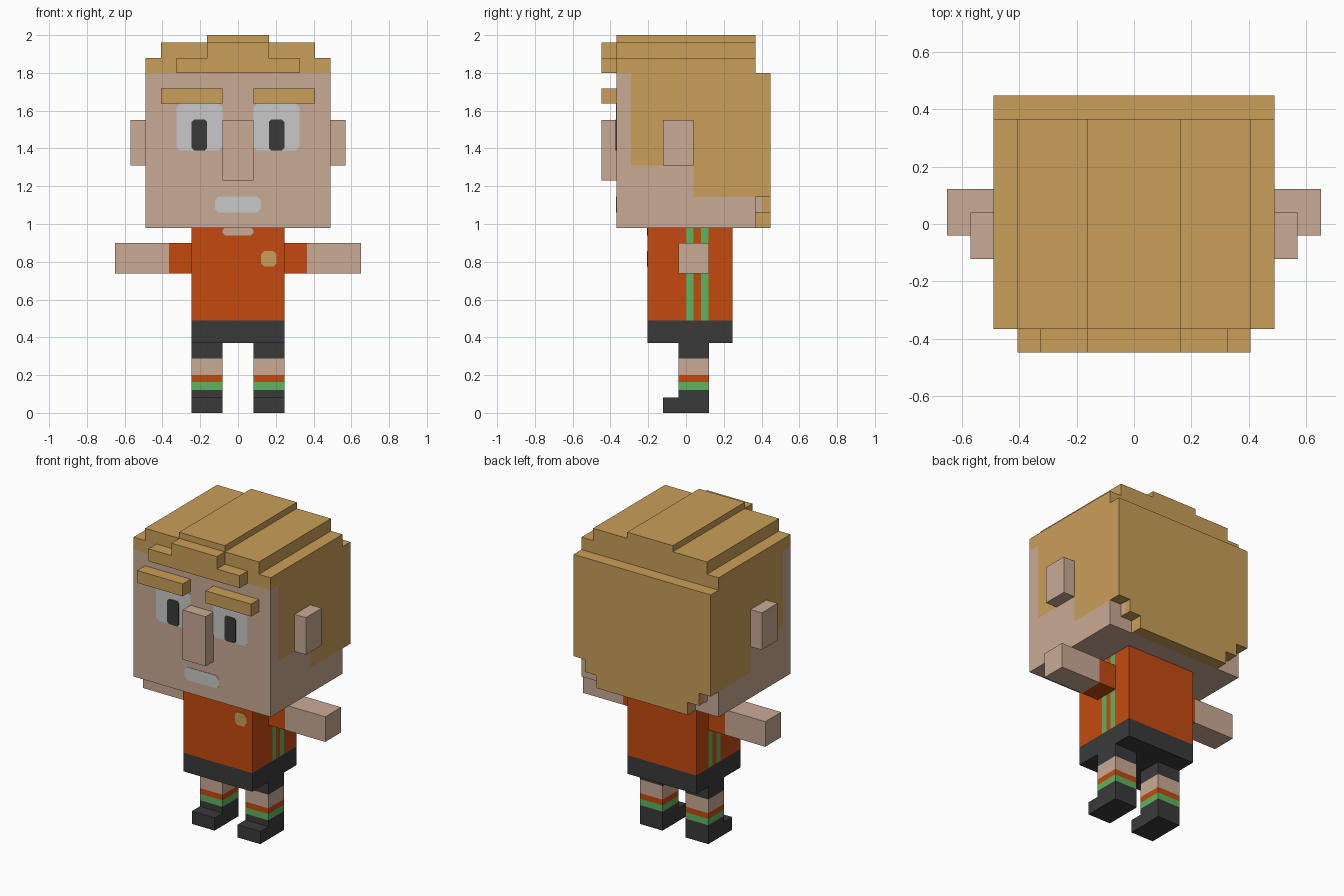
import bpy, bmesh
from mathutils import Vector

cube = bpy.data.objects.get("Cube")
if cube:
    bpy.data.objects.remove(cube, do_unlink=True)


def material(name, rgb):
    """Flat material from 0-255 sRGB values."""
    lin = [(c / 255 / 12.92) if c < 11 else ((c / 255 + 0.055) / 1.055) ** 2.4 for c in rgb]
    m = bpy.data.materials.new(name)
    m.use_nodes = True
    m.diffuse_color = (*lin, 1)
    bsdf = m.node_tree.nodes["Principled BSDF"]
    bsdf.inputs["Base Color"].default_value = (*lin, 1)
    bsdf.inputs["Roughness"].default_value = 0.9
    return m


SKIN = material("skin", (202, 170, 149))
HAIR = material("blond_hair", (201, 159, 88))
ORANGE = material("orange_shirt", (197, 74, 15))
GREEN = material("green_stripe", (94, 180, 96))
DARK = material("charcoal", (58, 58, 58))
WHITE = material("off_white", (201, 201, 200))


def finish(name, bm, mats):
    bmesh.ops.recalc_face_normals(bm, faces=bm.faces[:])
    mesh = bpy.data.meshes.new(name)
    bm.to_mesh(mesh)
    bm.free()
    for m in mats:
        mesh.materials.append(m)
    ob = bpy.data.objects.new(name, mesh)
    bpy.context.scene.collection.objects.link(ob)
    return ob


def box(name, x, y, z, mats, cuts=(), rule=None):
    """Box from ranges; cuts are (axis, value), rule(centre, normal) gives the colour slot."""
    bm = bmesh.new()
    bmesh.ops.create_cube(bm, size=1)
    for v in bm.verts:
        v.co = Vector([(r[0] + r[1]) / 2 + c * (r[1] - r[0]) for r, c in zip((x, y, z), v.co)])
    for axis, value in cuts:
        co, no = Vector((0, 0, 0)), Vector((0, 0, 0))
        co[axis], no[axis] = value, 1
        bmesh.ops.bisect_plane(bm, geom=bm.verts[:] + bm.edges[:] + bm.faces[:],
                               plane_co=co, plane_no=no)
    bmesh.ops.recalc_face_normals(bm, faces=bm.faces[:])
    if rule:
        for f in bm.faces:
            f.material_index = rule(f.calc_center_median(), f.normal)
    return finish(name, bm, mats)


def slab(name, profile, y, mat):
    """Extrude a mirrored half profile of (x, z) points along y."""
    pts = profile + [(-px, pz) for px, pz in reversed(profile)]
    bm = bmesh.new()
    face = bm.faces.new([bm.verts.new((px, y[0], pz)) for px, pz in pts])
    ext = bmesh.ops.extrude_face_region(bm, geom=[face])["geom"]
    for v in ext:
        if isinstance(v, bmesh.types.BMVert):
            v.co.y = y[1]
    return finish(name, bm, [mat])


def plate(name, x, z, y, mat, r=0.015, depth=0.003):
    """Thin painted detail with clipped corners, on a front surface at y."""
    (a, b), (c, d) = x, z
    pts = [(a + r, c), (b - r, c), (b, c + r), (b, d - r), (b - r, d), (a + r, d), (a, d - r), (a, c + r)]
    bm = bmesh.new()
    front = [bm.verts.new((px, y - depth, pz)) for px, pz in pts]
    back = [bm.verts.new((px, y + depth, pz)) for px, pz in pts]
    bm.faces.new(front)
    bm.faces.new(back)
    for i in range(8):
        j = (i + 1) % 8
        bm.faces.new((front[i], front[j], back[j], back[i]))
    return finish(name, bm, [mat])


def span(s, a, b):
    """Range mirrored to side s."""
    return tuple(sorted((s * a, s * b)))


# Head: skin with a painted hairline on the sides, crown and back
def head_rule(c, n):
    if c.z > 1.80:
        return 1
    if abs(n.x) > 0.5:
        return int((c.y > 0.04 and c.z > 1.14) or (c.y > -0.29 and c.z > 1.31))
    return int(n.y > 0.5 and c.z > 1.14)


box("head", (-0.49, 0.49), (-0.367, 0.367), (0.98, 1.88), [SKIN, HAIR],
    [(2, 1.80), (2, 1.31), (2, 1.143), (1, -0.29), (1, 0.04)], head_rule)

# Hair: stepped crown, fringe and back
slab("hair_crown", [(0.407, 1.88), (0.407, 1.96), (0.163, 1.96), (0.163, 2.0)],
     (-0.367, 0.367), HAIR)
slab("hair_fringe", [(0.326, 1.80), (0.326, 1.88), (0.163, 1.88), (0.163, 1.96)],
     (-0.448, -0.367), HAIR)
slab("hair_back", [(0.326, 0.98), (0.326, 1.062), (0.407, 1.062), (0.407, 1.143),
                   (0.49, 1.143), (0.49, 1.80)], (0.367, 0.448), HAIR)

# Face
box("nose", (-0.082, 0.082), (-0.448, -0.367), (1.23, 1.55), [SKIN])
plate("mouth", (-0.122, 0.122), (1.062, 1.145), -0.367, WHITE, 0.02)
for s, side in ((1, "left"), (-1, "right")):
    box(side + "_ear", span(s, 0.49, 0.57), (-0.122, 0.04), (1.31, 1.55), [SKIN])
    box(side + "_eyebrow", span(s, 0.082, 0.407), (-0.448, -0.367), (1.638, 1.718), [HAIR])
    plate(side + "_eye", span(s, 0.082, 0.326), (1.39, 1.637), -0.367, WHITE, 0.018)
    plate(side + "_pupil", span(s, 0.163, 0.245), (1.39, 1.552), -0.367, DARK, 0.012, 0.006)
    # Skin patch on the hair step at the nape
    box(side + "_nape_patch", span(s, 0.405, 0.409), (0.367, 0.405), (1.062, 1.143), [SKIN])


# Torso: shirt with side stripes above the shorts
def torso_rule(c, n):
    if c.z < 0.49:
        return 1
    striped = 0 < c.y < 0.04 or 0.08 < c.y < 0.12
    return 2 if abs(n.x) > 0.5 and striped else 0


box("torso", (-0.245, 0.245), (-0.204, 0.245), (0.37, 0.98), [ORANGE, DARK, GREEN],
    [(2, 0.49), (1, 0.0), (1, 0.04), (1, 0.08), (1, 0.12)], torso_rule)
plate("neckline", (-0.082, 0.082), (0.94, 0.98), -0.204, SKIN, 0.014)
plate("shirt_badge", (0.122, 0.204), (0.775, 0.858), -0.204, HAIR, 0.018)


# Leg bands from shoe to shorts
def leg_rule(c, n):
    for top, slot in ((0.122, 0), (0.163, 1), (0.2, 2), (0.288, 3)):
        if c.z < top:
            return slot
    return 0


# Limbs
for s, side in ((1, "left"), (-1, "right")):
    box(side + "_arm", span(s, 0.245, 0.652), (-0.04, 0.122), (0.738, 0.9), [ORANGE, SKIN],
        [(0, s * 0.365)], lambda c, n: int(abs(c.x) > 0.366 or abs(n.x) > 0.5))
    box(side + "_leg", span(s, 0.082, 0.245), (-0.04, 0.122), (0.082, 0.37),
        [DARK, GREEN, ORANGE, SKIN], [(2, 0.122), (2, 0.163), (2, 0.2), (2, 0.288)], leg_rule)
    box(side + "_shoe", span(s, 0.082, 0.245), (-0.122, 0.122), (0, 0.082), [DARK])
